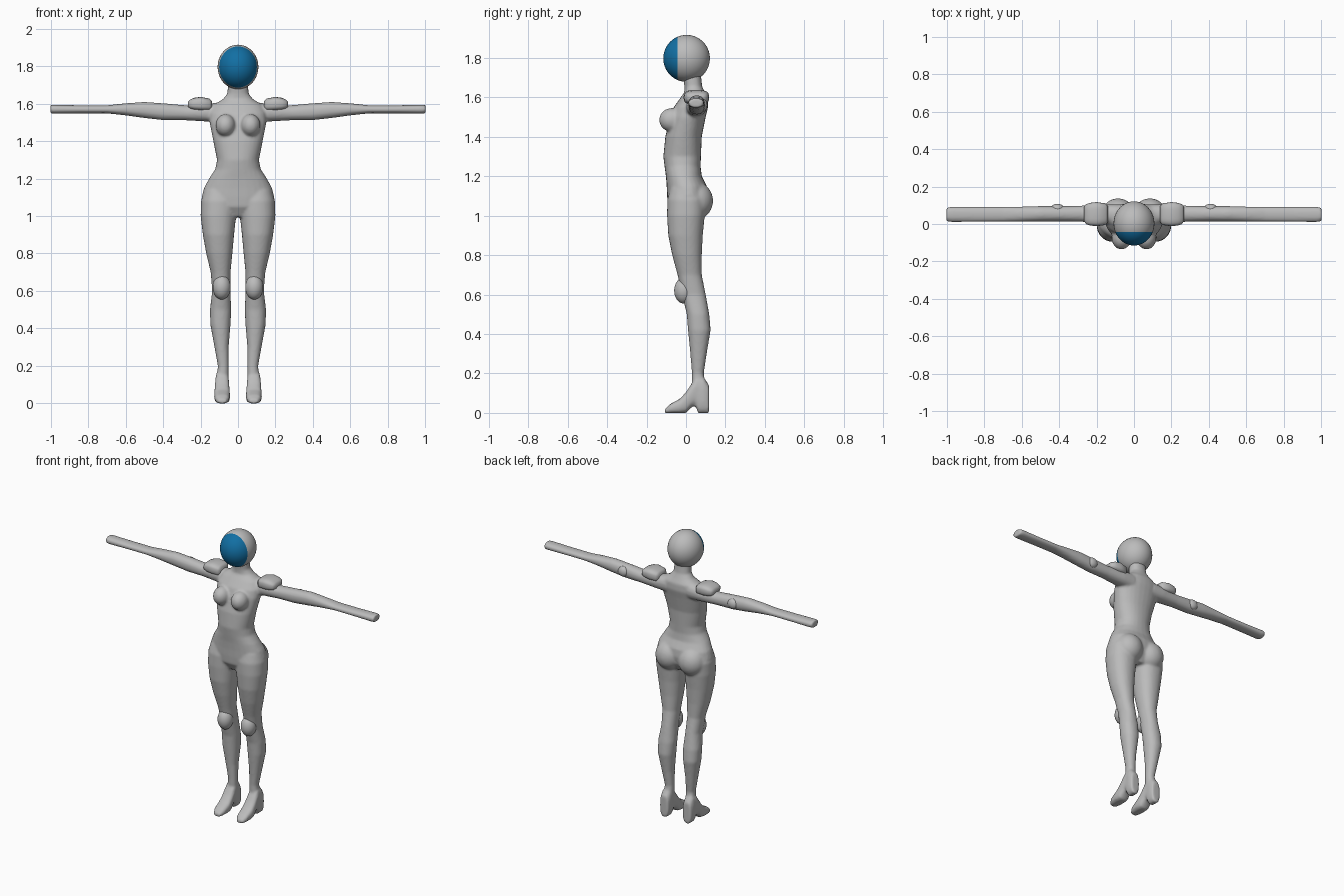
import bpy, bmesh, math
from mathutils import Vector, Matrix


def material(name, rgb):
    m = bpy.data.materials.new(name)
    m.diffuse_color = (*rgb, 1)
    return m


GREY = material("light_grey", (0.50, 0.50, 0.50))
BLUE = material("face_blue", (0.006, 0.16, 0.37))


def loft(bm, rings, place, power=2.2, n=28):
    """Skin superellipse rings (t, u0, u1, v0, v1); place maps (t, u, v) to xyz."""
    loops = []
    for t, u0, u1, v0, v1 in rings:
        loop = []
        for i in range(n):
            a = 2 * math.pi * i / n
            c, s = math.cos(a), math.sin(a)
            u = (u0 + u1) / 2 + (u1 - u0) / 2 * math.copysign(abs(c) ** (2 / power), c)
            v = (v0 + v1) / 2 + (v1 - v0) / 2 * math.copysign(abs(s) ** (2 / power), s)
            loop.append(bm.verts.new(place(t, u, v)))
        loops.append(loop)
    faces = [bm.faces.new(loops[0]), bm.faces.new(loops[-1][::-1])]
    for a, b in zip(loops, loops[1:]):
        for i in range(n):
            j = (i + 1) % n
            faces.append(bm.faces.new((a[i], b[i], b[j], a[j])))
    bmesh.ops.recalc_face_normals(bm, faces=faces)


def ellipsoid(bm, centre, radii, seg=32, rings=32, turn=Matrix()):
    m = Matrix.Translation(centre) @ Matrix.Diagonal((*radii, 1)) @ turn
    bmesh.ops.create_uvsphere(bm, u_segments=seg, v_segments=rings, radius=1, matrix=m)


def finish(bm, name, mats=(GREY,)):
    me = bpy.data.meshes.new(name)
    for f in bm.faces:
        f.smooth = True
    bm.to_mesh(me)
    bm.free()
    for m in mats:
        me.materials.append(m)
    ob = bpy.data.objects.new(name, me)
    bpy.context.collection.objects.link(ob)
    return ob


body = bmesh.new()

# Torso and neck: z, half width, front y, back y
torso = [(0.995, 0.07, -0.06, 0.07), (1.05, 0.17, -0.092, 0.10), (1.10, 0.195, -0.096, 0.11),
         (1.15, 0.182, -0.098, 0.105), (1.20, 0.155, -0.102, 0.08), (1.25, 0.122, -0.109, 0.074),
         (1.30, 0.112, -0.115, 0.076), (1.40, 0.132, -0.105, 0.08), (1.50, 0.152, -0.08, 0.10),
         (1.55, 0.152, -0.062, 0.112), (1.595, 0.13, -0.03, 0.11), (1.625, 0.08, -0.008, 0.095),
         (1.655, 0.057, -0.008, 0.082), (1.70, 0.054, -0.014, 0.077), (1.76, 0.054, -0.014, 0.077)]
loft(body, [(z, -w, w, f, b) for z, w, f, b in torso], lambda t, u, v: (u, v, t))

# Leg: z, inner x, outer x, front y, back y
leg = [(0.10, 0.049, 0.115, 0.03, 0.105), (0.20, 0.05, 0.108, 0.03, 0.09),
       (0.30, 0.05, 0.126, 0.022, 0.105), (0.42, 0.04, 0.148, 0.01, 0.125),
       (0.50, 0.036, 0.15, 0.004, 0.118), (0.60, 0.041, 0.138, -0.02, 0.10),
       (0.70, 0.04, 0.146, -0.043, 0.08), (0.80, 0.03, 0.17, -0.07, 0.08),
       (0.90, 0.021, 0.188, -0.09, 0.085), (1.00, 0.01, 0.20, -0.096, 0.095),
       (1.08, 0.0, 0.198, -0.095, 0.10), (1.14, 0.01, 0.18, -0.08, 0.08)]
# Heeled foot: y, bottom z, top z, half width
foot = [(-0.107, -0.002, 0.02, 0.022), (-0.08, -0.002, 0.045, 0.037), (-0.03, -0.002, 0.072, 0.043),
        (0.0, 0.0, 0.105, 0.041), (0.03, 0.03, 0.15, 0.038), (0.05, 0.038, 0.18, 0.036),
        (0.06, -0.002, 0.185, 0.035), (0.09, -0.002, 0.18, 0.036), (0.117, -0.002, 0.14, 0.03)]
# Arm: x, bottom z, top z, front y, back y
arm = [(0.08, 1.50, 1.61, 0.0, 0.105), (0.16, 1.505, 1.60, 0.0, 0.105),
       (0.28, 1.512, 1.592, 0.012, 0.098), (0.40, 1.513, 1.603, 0.013, 0.096),
       (0.50, 1.524, 1.61, 0.013, 0.096), (0.60, 1.538, 1.603, 0.012, 0.093),
       (0.70, 1.549, 1.592, 0.012, 0.092), (0.85, 1.549, 1.592, 0.011, 0.092),
       (0.98, 1.547, 1.595, 0.01, 0.092), (1.003, 1.547, 1.595, 0.015, 0.087)]

for s in (-1, 1):
    loft(body, leg, lambda t, u, v: (s * u, v, t))
    loft(body, [(y, 0.085 - w, 0.085 + w, a, b) for y, a, b, w in foot],
         lambda t, u, v: (s * u, t, v), power=2.8)
    loft(body, arm, lambda t, u, v: (s * t, v, u))
    # Bust, buttock
    ellipsoid(body, (s * 0.067, -0.072, 1.485), (0.053, 0.064, 0.06))
    ellipsoid(body, (s * 0.085, 0.05, 1.075), (0.09, 0.087, 0.095))

# Fuse the body into one smooth skin
skin = finish(body, "body")
fuse = skin.modifiers.new("fuse", 'REMESH')
fuse.mode = 'VOXEL'
fuse.voxel_size = 0.008
fuse.use_smooth_shade = True
relax = skin.modifiers.new("relax", 'SMOOTH')
relax.factor = 0.5
relax.iterations = 4

# Head with coloured face plate in front of y = -0.04
bm = bmesh.new()
ellipsoid(bm, (0, 0.003, 1.797), (0.109, 0.118, 0.119), 40, 32, Matrix.Rotation(math.pi / 2, 4, 'X'))
for f in bm.faces:
    f.material_index = int(f.calc_center_median().y < -0.04)
finish(bm, "head", (GREY, BLUE))

for s, side in ((-1, "right"), (1, "left")):
    # Shoulder pad: rounded box tapering outwards
    bm = bmesh.new()
    loft(bm, [(0.14, 1.572, 1.615, 0.01, 0.095), (0.152, 1.562, 1.628, -0.005, 0.11),
              (0.20, 1.562, 1.637, -0.012, 0.117), (0.235, 1.566, 1.632, -0.008, 0.113),
              (0.257, 1.573, 1.622, 0.0, 0.105), (0.267, 1.583, 1.612, 0.015, 0.09)],
         lambda t, u, v: (s * t, v, u), power=3)
    finish(bm, side + "_shoulder_pad")
    # Knee pad
    bm = bmesh.new()
    ellipsoid(bm, (s * 0.087, -0.01, 0.62), (0.048, 0.05, 0.066), 24, 16)
    finish(bm, side + "_knee_pad")
    # Elbow pad
    bm = bmesh.new()
    ellipsoid(bm, (s * 0.41, 0.082, 1.56), (0.037, 0.026, 0.034), 24, 16)
    finish(bm, side + "_elbow_pad")
